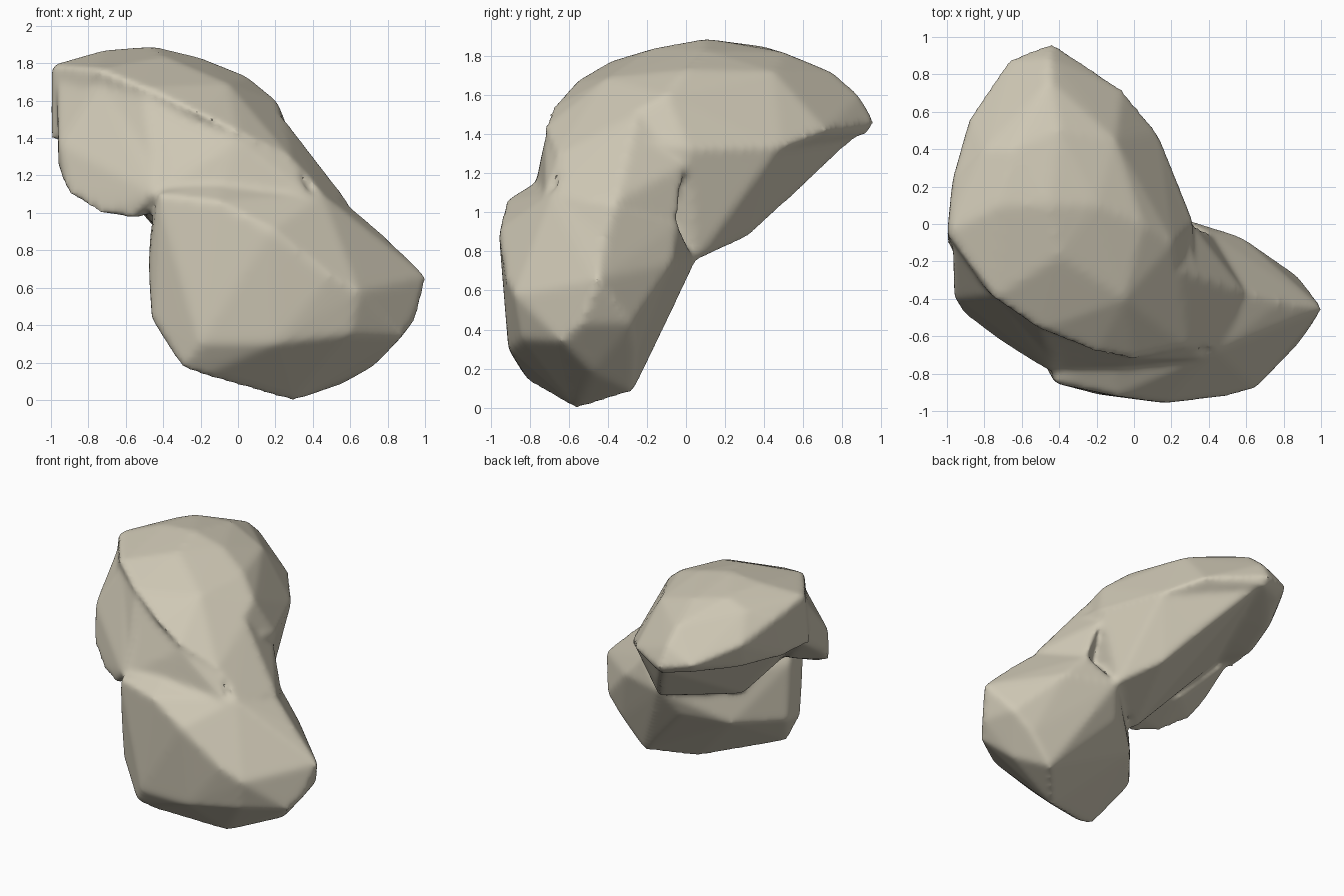
import bpy
import bmesh
import math

default_cube = bpy.data.objects.get("Cube")
if default_cube:
    bpy.data.objects.remove(default_cube, do_unlink=True)


def make_material(name, colour):
    material = bpy.data.materials.new(name)
    material.use_nodes = True
    material.diffuse_color = colour
    material.node_tree.nodes["Principled BSDF"].inputs["Base Color"].default_value = colour
    return material


def add_chunk(target, points):
    """Wrap one convex lump of stone around its corner points."""
    chunk = bmesh.new()
    for point in points:
        chunk.verts.new(point)
    result = bmesh.ops.convex_hull(chunk, input=chunk.verts[:])
    unused = [item for item in result["geom_interior"] if isinstance(item, bmesh.types.BMVert)]
    bmesh.ops.delete(chunk, geom=unused, context="VERTS")
    bmesh.ops.recalc_face_normals(chunk, faces=chunk.faces[:])
    piece = bpy.data.meshes.new("chunk_mesh")
    chunk.to_mesh(piece)
    chunk.free()
    target.from_mesh(piece)
    bpy.data.meshes.remove(piece)


# Upper slab: domed crown, sloping front ridge, rim and lower edge
crown = [(-.45, .1, 1.89), (-.72, .1, 1.87), (-.2, .1, 1.83), (.05, 0, 1.73),
         (.21, -.1, 1.6), (-.65, .4, 1.85), (-.4, .5, 1.82), (-.8, .4, 1.79),
         (-.45, .77, 1.71), (-.45, .89, 1.6), (-.4, -.17, 1.84), (-.05, -.4, 1.69),
         (-.1, .45, 1.72)]
front_ridge = [(-1, -.05, 1.79), (-.75, -.4, 1.77), (-.5, -.57, 1.67),
               (-.2, -.69, 1.53), (0, -.73, 1.43), (.28, -.66, 1.3)]
rim = [(-.97, .25, 1.72), (-.88, .57, 1.6), (-.67, .88, 1.5), (-.44, .97, 1.46),
       (-.06, .72, 1.42), (.13, .49, 1.33), (.32, .01, 1.32)]
lower_edge = [(-1, -.1, 1.4), (-.96, .15, 1.38), (-.84, .48, 1.39), (-.63, .82, 1.42),
              (-.43, .93, 1.4)]

# Neck: wedge joining the slab to the lower lobe, hollow towards the back
neck = [(.2, .05, .75), (0, .33, .88), (-.14, .56, 1.11), (-.24, .68, 1.25),
        (-.42, .9, 1.41), (.13, .48, 1.34), (.32, .01, 1.33), (-.55, .45, 1.42),
        (-.52, 0, 1.18), (-.27, -.32, .72), (-.85, -.1, 1.38), (-.5, -.5, 1),
        (-.1, -.72, 1.18), (.28, -.64, 1.3), (-.1, -.68, 1.46), (.32, -.25, 1.38)]

# Lower lobe: bulging ridge, pointed side, sloping top, blunt base and back
lobe_ridge = [(-.43, -.85, 1.1), (-.1, -.92, 1.06), (.18, -.96, .91), (.5, -.92, .66),
              (.65, -.88, .58), (.95, -.54, .43), (1.01, -.45, .66)]
lobe_top = [(.45, -.68, 1.1), (.58, -.36, 1.05), (.78, -.42, .88),
            (-.1, -.74, 1.17), (-.4, -.7, 1.15)]
lobe_back = [(.88, -.28, .43), (.58, -.07, .74), (.4, -.04, .94), (.2, .05, .75),
             (.1, -.08, .55), (.73, -.25, .29), (-.2, -.28, .48), (-.46, -.6, .45),
             (-.47, -.62, .9)]
lobe_base = [(.29, -.56, -.01), (.55, -.27, .08), (.73, -.48, .18), (.88, -.64, .34),
             (-.18, -.8, .13), (-.3, -.83, .17), (-.46, -.76, .43), (-.48, -.75, .71),
             (-.2, -.91, .3), (.2, -.91, .3), (.6, -.84, .35)]

# Webs: sloping skin between slab and lobe, on the front and on the side
front_web = [(-.74, -.38, 1.7), (-.5, -.56, 1.62), (0, -.72, 1.39), (.28, -.65, 1.3),
             (-.43, -.78, 1.1), (-.1, -.78, 1.08), (.4, -.72, 1.08), (-.4, -.4, 1.2),
             (.2, -.4, 1.1)]
side_web = [(.28, -.64, 1.31), (.25, -.25, 1.5), (.45, -.68, 1.1), (.59, -.36, 1.06),
            (.31, 0, 1.25), (.4, -.04, .95), (.32, -.28, 1.4), (.1, -.3, 1)]

# Side lip: ledge sloping down and out from the front ridge
lip = [(-.96, -.4, 1.37), (-.96, -.35, 1.23), (-.91, -.48, 1.1), (-.75, -.6, 1),
       (-.57, -.7, .97), (-.45, -.79, 1.1), (-.68, -.3, 1.12), (-.95, -.05, 1.42),
       (-.4, -.5, 1), (-.97, -.09, 1.72), (-.74, -.38, 1.7), (-.4, -.6, 1.55),
       (-.1, -.72, 1.22)]

body = bmesh.new()
for corners in (crown + front_ridge + rim + lower_edge,
                neck,
                lobe_ridge + lobe_top + lobe_back + lobe_base,
                front_web, side_web, lip):
    add_chunk(body, corners)

mesh = bpy.data.meshes.new("rock_body")
body.to_mesh(mesh)
body.free()
mesh.materials.append(make_material("warm_grey_stone", (.62, .575, .46, 1)))
rock = bpy.data.objects.new("rock_body", mesh)
bpy.context.collection.objects.link(rock)

# Fuse the chunks into one skin and soften the joins
remesh = rock.modifiers.new("fuse", "REMESH")
remesh.mode = "VOXEL"
remesh.voxel_size = .02
remesh.use_smooth_shade = True
soften = rock.modifiers.new("soften", "SMOOTH")
soften.factor = .5
soften.iterations = 12

bpy.ops.object.select_all(action="DESELECT")
rock.select_set(True)
bpy.context.view_layer.objects.active = rock
for modifier in ("fuse", "soften"):
    bpy.ops.object.modifier_apply(modifier=modifier)
bpy.ops.object.shade_smooth_by_angle(angle=math.radians(40))
